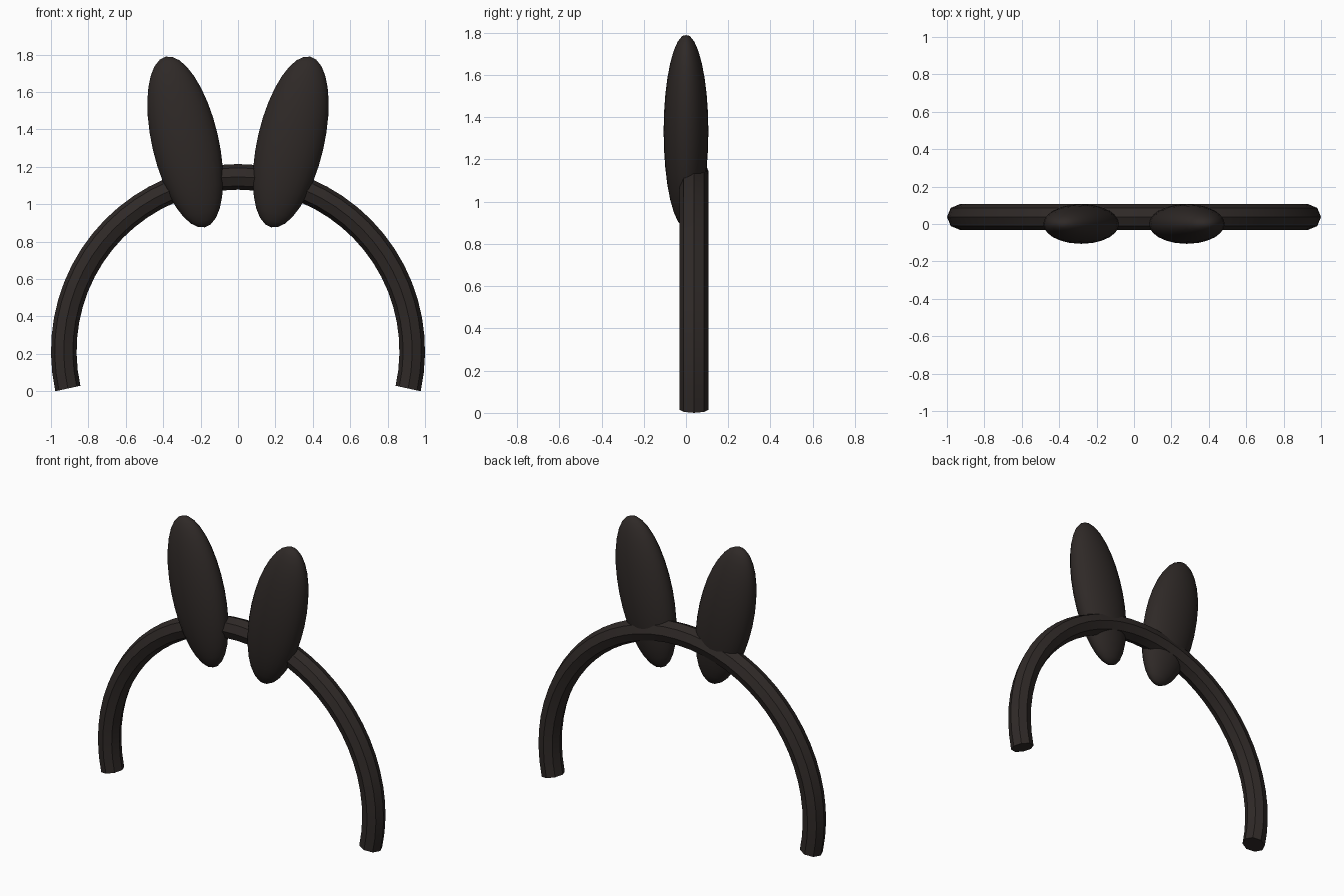
import bpy, bmesh
from math import sin, cos, pi, radians
from mathutils import Matrix

if "Cube" in bpy.data.objects:
    bpy.data.objects.remove(bpy.data.objects["Cube"])

mat = bpy.data.materials.new("dark_brown")
mat.diffuse_color = (0.028, 0.022, 0.020, 1)
mat.use_nodes = True
mat.node_tree.nodes["Principled BSDF"].inputs["Base Color"].default_value = mat.diffuse_color


def finish(bm, name, angle):
    bmesh.ops.recalc_face_normals(bm, faces=bm.faces)
    me = bpy.data.meshes.new(name)
    bm.to_mesh(me)
    bm.free()
    ob = bpy.data.objects.new(name, me)
    bpy.context.collection.objects.link(ob)
    me.materials.append(mat)
    bpy.ops.object.select_all(action='DESELECT')
    ob.select_set(True)
    bpy.context.view_layer.objects.active = ob
    bpy.ops.object.shade_smooth_by_angle(angle=radians(angle))
    return ob


# Head band: octagonal section swept along an arc a little over half a circle
R, r, zc, yc = 0.9315, 0.0685, 0.215, 0.0375
sides, steps, over = 8, 36, radians(12.4)
bm = bmesh.new()
rings = []
for i in range(steps + 1):
    a = -over + (pi + 2 * over) * i / steps
    ring = []
    for k in range(sides):
        t = 2 * pi * k / sides
        d = R + r * cos(t)
        ring.append(bm.verts.new((d * cos(a), yc + r * sin(t), zc + d * sin(a))))
    rings.append(ring)
for p, q in zip(rings, rings[1:]):
    for k in range(sides):
        n = (k + 1) % sides
        bm.faces.new((p[k], p[n], q[n], q[k]))
bm.faces.new(rings[0])
bm.faces.new(rings[-1])
finish(bm, "head_band", 30)

# Ears: tall flattened ellipsoids leaning outwards
for side, name in ((-1, "ear_left"), (1, "ear_right")):
    bm = bmesh.new()
    m = (Matrix.Translation((side * 0.282, 0, 1.333))
         @ Matrix.Rotation(side * radians(13), 4, 'Y')
         @ Matrix.Diagonal((0.178, 0.106, 0.468, 1)))
    bmesh.ops.create_uvsphere(bm, u_segments=24, v_segments=16, radius=1, matrix=m)
    finish(bm, name, 60)
